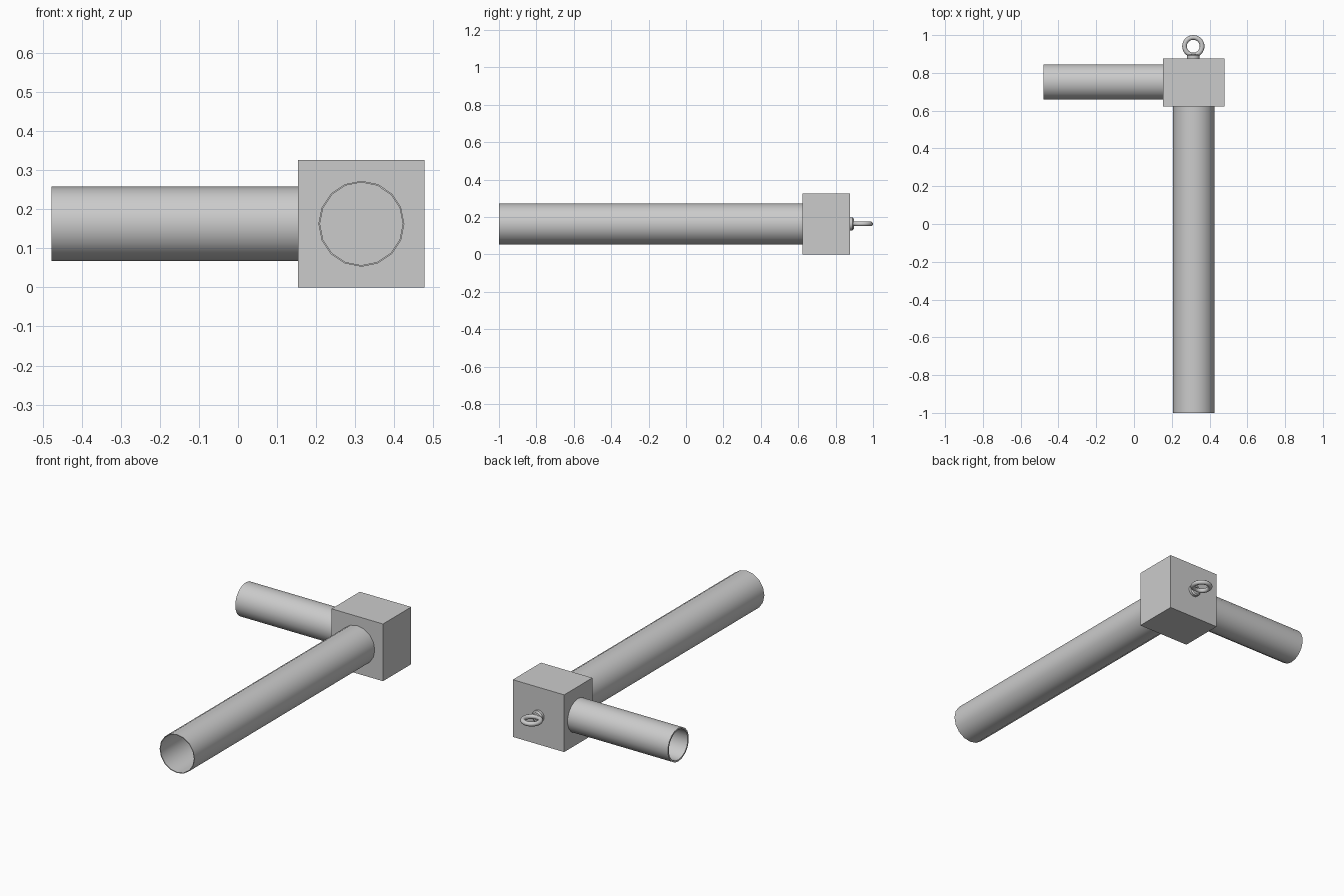
import bpy, bmesh, math
from mathutils import Vector

cube = bpy.data.objects.get("Cube")
if cube:
    bpy.data.objects.remove(cube, do_unlink=True)

metal = bpy.data.materials.new("plain_grey")
metal.use_nodes = True
GREY = (0.6, 0.6, 0.6, 1)
metal.diffuse_color = GREY
for node in metal.node_tree.nodes:
    if node.type == "BSDF_PRINCIPLED":
        node.inputs["Base Color"].default_value = GREY


def finish(bm, name, smooth=True):
    bmesh.ops.recalc_face_normals(bm, faces=bm.faces)
    mesh = bpy.data.meshes.new(name)
    bm.to_mesh(mesh)
    bm.free()
    mesh.materials.append(metal)
    obj = bpy.data.objects.new(name, mesh)
    bpy.context.collection.objects.link(obj)
    if smooth:
        bpy.ops.object.select_all(action="DESELECT")
        obj.select_set(True)
        bpy.context.view_layer.objects.active = obj
        bpy.ops.object.shade_smooth_by_angle(angle=math.radians(35))
    return obj


def lathe(name, origin, axis, profile, sides, closed=False):
    """Spin (radius, distance) points around an axis through origin."""
    bm = bmesh.new()
    axis = Vector(axis)
    up = Vector((0, 0, 1))
    side = axis.cross(up) if abs(axis.z) < 0.5 else Vector((1, 0, 0))
    other = axis.cross(side)
    rings = []
    for i in range(sides):
        a = math.tau * i / sides
        out = other * math.cos(a) + side * math.sin(a)
        rings.append([bm.verts.new(Vector(origin) + out * r + axis * d) for r, d in profile])
    count = len(profile) if closed else len(profile) - 1
    for i in range(sides):
        a, b = rings[i], rings[(i + 1) % sides]
        for j in range(count):
            k = (j + 1) % len(profile)
            bm.faces.new((a[j], b[j], b[k], a[k]))
    return finish(bm, name)


def pipe(name, origin, axis, radius, wall, length, sides):
    inner = radius - wall
    profile = [(inner, 0), (inner, length), (radius, length), (radius, 0)]
    return lathe(name, origin, axis, profile, sides, closed=True)


# Junction block
CX, CZ = 0.316, 0.163
bm = bmesh.new()
bmesh.ops.create_cube(bm, size=1)
bmesh.ops.scale(bm, vec=(0.324, 0.254, 0.326), verts=bm.verts)
bmesh.ops.translate(bm, vec=(CX, 0.75, CZ), verts=bm.verts)
finish(bm, "junction_block", smooth=False)

# Open pipes, seated on the block
pipe("long_pipe", (CX, 0.625, CZ), (0, -1, 0), 0.11, 0.004, 1.625, 16)
pipe("short_pipe", (0.156, 0.752, CZ), (-1, 0, 0), 0.095, 0.009, 0.634, 18)

# Lifting eye: collar and ring
lathe("eye_collar", (CX - 0.002, 0.875, CZ), (0, 1, 0),
      [(0.034, 0), (0.034, 0.016), (0.026, 0.023), (0.014, 0.024)], 20)
tube = [(0.0465 + 0.0125 * math.cos(math.tau * i / 12), 0.0125 * math.sin(math.tau * i / 12))
        for i in range(12)]
lathe("eye_ring", (CX - 0.002, 0.941, CZ), (0, 0, 1), tube, 32, closed=True)
